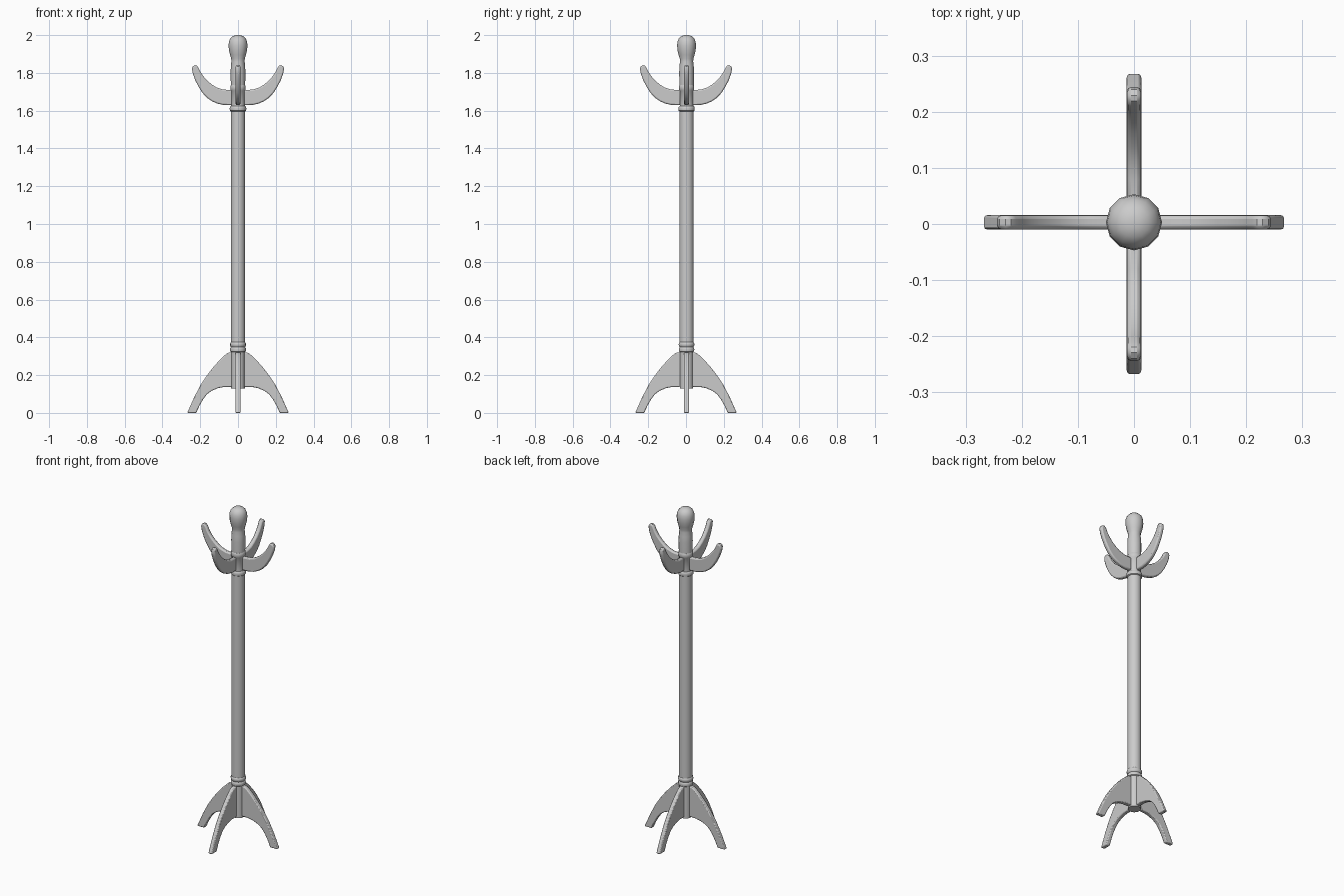
import bpy, bmesh, math
from mathutils import Matrix

if "Cube" in bpy.data.objects:
    bpy.data.objects.remove(bpy.data.objects["Cube"])

OFF_Y = 0.003  # the post sits a hair towards the back


def finish(bm, name, angle, bevel=0.0):
    bmesh.ops.recalc_face_normals(bm, faces=bm.faces)
    me = bpy.data.meshes.new(name)
    bm.to_mesh(me)
    bm.free()
    ob = bpy.data.objects.new(name, me)
    bpy.context.collection.objects.link(ob)
    if bevel:
        m = ob.modifiers.new("Bevel", "BEVEL")
        m.width, m.segments, m.limit_method = bevel, 2, "ANGLE"
        m.angle_limit = math.radians(50)
    bpy.ops.object.select_all(action="DESELECT")
    ob.select_set(True)
    bpy.context.view_layer.objects.active = ob
    bpy.ops.object.shade_smooth_by_angle(angle=math.radians(angle))
    return ob


def lathe(name, profile, sides=14):
    """Turned part from (radius, z) points, capped at both ends."""
    bm = bmesh.new()
    rings = []
    for r, z in profile:
        rings.append([bm.verts.new((r * math.cos(2 * math.pi * i / sides),
                                    r * math.sin(2 * math.pi * i / sides) + OFF_Y, z))
                      for i in range(sides)])
    for a, b in zip(rings, rings[1:]):
        for i in range(sides):
            j = (i + 1) % sides
            bm.faces.new((a[i], a[j], b[j], b[i]))
    bm.faces.new(rings[0])
    bm.faces.new(rings[-1])
    return finish(bm, name, 40)


def plank(name, outline, thickness, turn, bevel):
    """Flat (x, z) outline given thickness, turned about the post."""
    bm = bmesh.new()
    f = bm.faces.new([bm.verts.new((x, -thickness / 2, z)) for x, z in outline])
    ext = bmesh.ops.extrude_face_region(bm, geom=[f])
    verts = [v for v in ext["geom"] if isinstance(v, bmesh.types.BMVert)]
    bmesh.ops.translate(bm, verts=verts, vec=(0, thickness, 0))
    bm.transform(Matrix.Translation((0, OFF_Y * abs(math.cos(turn)), 0)) @ Matrix.Rotation(turn, 4, "Z"))
    return finish(bm, name, 35, bevel)


# Post with its turned rings
lathe("post_foot", [(0.036, 0.13), (0.036, 0.33)])
lathe("lower_rings", [(0.036, 0.322), (0.041, 0.326), (0.042, 0.335), (0.041, 0.343),
                      (0.037, 0.348), (0.041, 0.353), (0.043, 0.362), (0.041, 0.371),
                      (0.036, 0.376)])
lathe("post", [(0.038, 0.37), (0.038, 1.605)])
lathe("upper_ring", [(0.038, 1.596), (0.043, 1.6), (0.044, 1.61), (0.043, 1.62), (0.038, 1.625)])
lathe("arm_hub", [(0.037, 1.62), (0.037, 1.705), (0.041, 1.71), (0.041, 1.73), (0.038, 1.735)])

# Neck and ball finial
lathe("finial", [(0.038, 1.73), (0.039, 1.80), (0.038, 1.835), (0.035, 1.86), (0.036, 1.875),
                 (0.042, 1.895), (0.048, 1.92), (0.050, 1.945), (0.048, 1.965),
                 (0.041, 1.982), (0.027, 1.995), (0.010, 2.0)], sides=12)

# Four legs and four hooked arms
leg = [(0.03, 0.322), (0.05, 0.319), (0.064, 0.311), (0.096, 0.281), (0.130, 0.243), (0.165, 0.198),
       (0.198, 0.148), (0.232, 0.083), (0.269, 0.0), (0.221, 0.0), (0.204, 0.038), (0.184, 0.073),
       (0.163, 0.100), (0.138, 0.118), (0.106, 0.131), (0.075, 0.137), (0.03, 0.138)]
arm = [(0.03, 1.629), (0.075, 1.630), (0.108, 1.637), (0.138, 1.650), (0.165, 1.669), (0.188, 1.694),
       (0.208, 1.725), (0.226, 1.760), (0.239, 1.795), (0.244, 1.823), (0.240, 1.834), (0.229, 1.841),
       (0.219, 1.839), (0.210, 1.829), (0.200, 1.807), (0.185, 1.784), (0.164, 1.760),
       (0.138, 1.738), (0.112, 1.722), (0.08, 1.712), (0.03, 1.708)]
for i, side in enumerate(("right", "back", "left", "front")):
    turn = i * math.pi / 2
    plank(side + "_leg", leg, 0.026, turn, 0.005)
    plank(side + "_arm", arm, 0.025, turn, 0.007)
